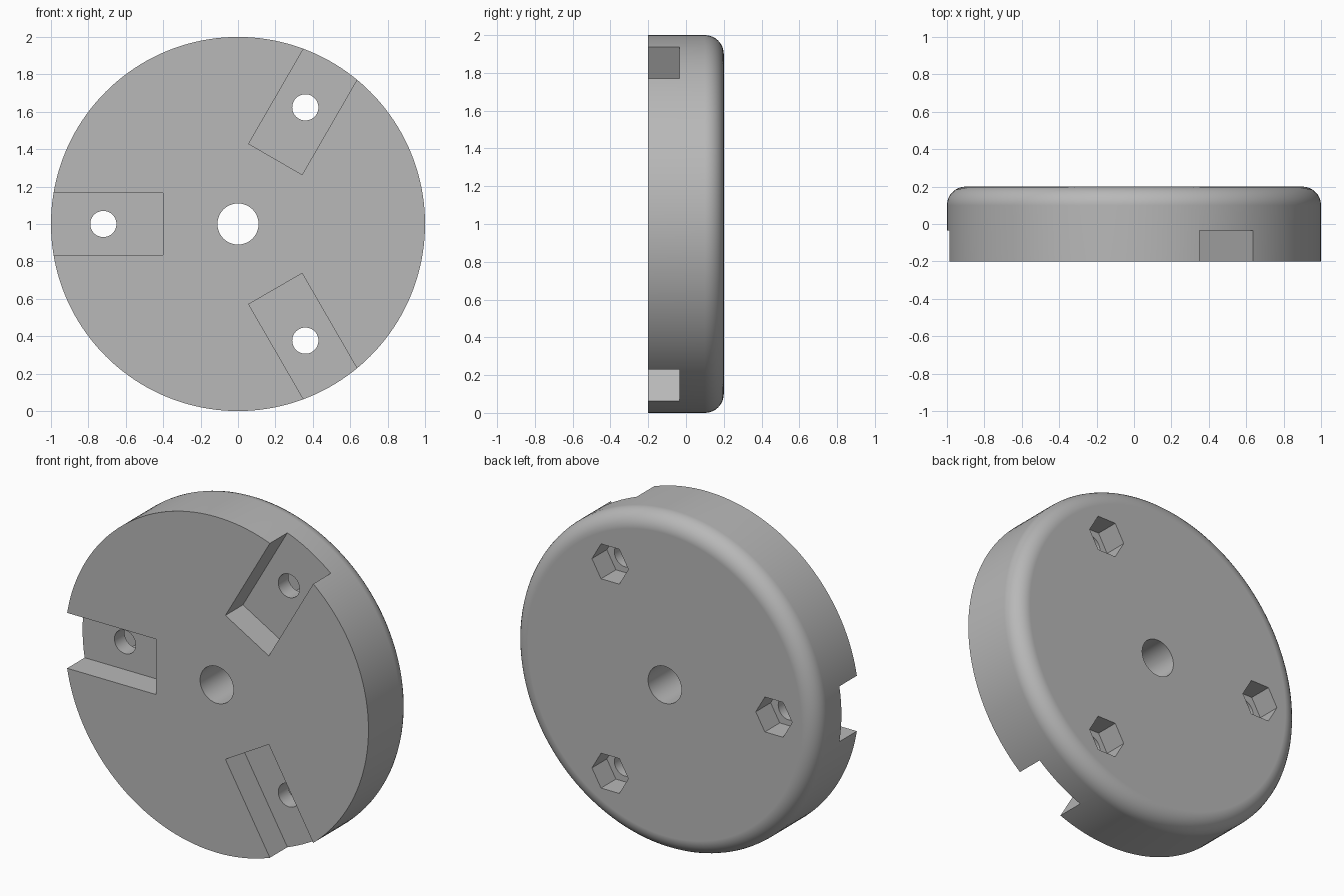
import bpy
from math import pi, cos, sin, radians
from mathutils import Matrix

cube = bpy.data.objects.get("Cube")
if cube:
    bpy.data.objects.remove(cube)

CENTRE_Z = 1.0
FRONT, BACK = -0.2, 0.2
SLOT_FLOOR = -0.035
NUT_DEPTH = 0.14

grey = bpy.data.materials.new("plain_grey")
grey.use_nodes = True
colour = (0.48, 0.48, 0.48, 1)
grey.diffuse_color = colour
grey.node_tree.nodes["Principled BSDF"].inputs["Base Color"].default_value = colour


def rod(name, radius, y0, y1, x=0, z=CENTRE_Z, sides=64):
    """Prism or cylinder lying along y, with a corner pointing along x."""
    bpy.ops.mesh.primitive_cylinder_add(vertices=sides, radius=radius, depth=y1 - y0)
    ob = bpy.context.object
    ob.name = name
    ob.data.transform(Matrix.Rotation(pi / 2, 4, 'Z'))
    ob.data.transform(Matrix.Rotation(pi / 2, 4, 'X'))
    ob.data.transform(Matrix.Translation((x, (y0 + y1) / 2, z)))
    return ob


def slot_block(name, angle):
    """Box that cuts a straight-sided slot from the rim inwards."""
    bpy.ops.mesh.primitive_cube_add(size=1)
    ob = bpy.context.object
    ob.name = name
    y0 = FRONT - 0.1
    ob.data.transform(Matrix.Diagonal((0.8, SLOT_FLOOR - y0, 0.33, 1)))
    ob.data.transform(Matrix.Translation((0.8, (y0 + SLOT_FLOOR) / 2, 0)))
    ob.data.transform(Matrix.Rotation(-angle, 4, 'Y'))
    ob.data.transform(Matrix.Translation((0, 0, CENTRE_Z)))
    return ob


# Disc with a rounded back rim
disc = rod("slotted_disc", 1.0, FRONT, BACK, sides=160)
disc.data.materials.append(grey)
weights = disc.data.attributes.new("bevel_weight_edge", 'FLOAT', 'EDGE')
for edge in disc.data.edges:
    if all(disc.data.vertices[v].co.y > 0 for v in edge.vertices):
        weights.data[edge.index].value = 1
bevel = disc.modifiers.new("rounded_rim", 'BEVEL')
bevel.limit_method = 'WEIGHT'
bevel.width = 0.1
bevel.segments = 8

# Centre bore, then a slot, bolt hole and hexagonal nut pocket at each station
cutters = [rod("centre_bore", 0.11, -0.5, 0.5)]
for i, degrees in enumerate((60, 180, 300)):
    a = radians(degrees)
    x, z = 0.72 * cos(a), CENTRE_Z + 0.72 * sin(a)
    cutters += [
        slot_block(f"slot_cutter_{i}", a),
        rod(f"bolt_hole_cutter_{i}", 0.07, -0.12, 0.3, x, z, 48),
        rod(f"nut_pocket_cutter_{i}", 0.12, BACK - NUT_DEPTH, 0.3, x, z, 6),
    ]
for cutter in cutters:
    cutter.hide_render = True
    cut = disc.modifiers.new(cutter.name, 'BOOLEAN')
    cut.operation = 'DIFFERENCE'
    cut.solver = 'EXACT'
    cut.object = cutter

# Bake the cuts and drop the cutters
bpy.context.view_layer.update()
evaluated = disc.evaluated_get(bpy.context.evaluated_depsgraph_get())
mesh = bpy.data.meshes.new_from_object(evaluated)
disc.modifiers.clear()
disc.data = mesh
mesh.name = "slotted_disc"
mesh.materials.clear()
mesh.materials.append(grey)
for polygon in mesh.polygons:
    polygon.material_index = 0
for cutter in cutters:
    bpy.data.objects.remove(cutter)

# Smooth curved walls, crisp edges, flat faces kept flat
bpy.ops.object.select_all(action='DESELECT')
disc.select_set(True)
bpy.context.view_layer.objects.active = disc
bpy.ops.object.shade_smooth_by_angle(angle=radians(30))
normals = disc.modifiers.new("flat_face_normals", 'WEIGHTED_NORMAL')
normals.keep_sharp = True
